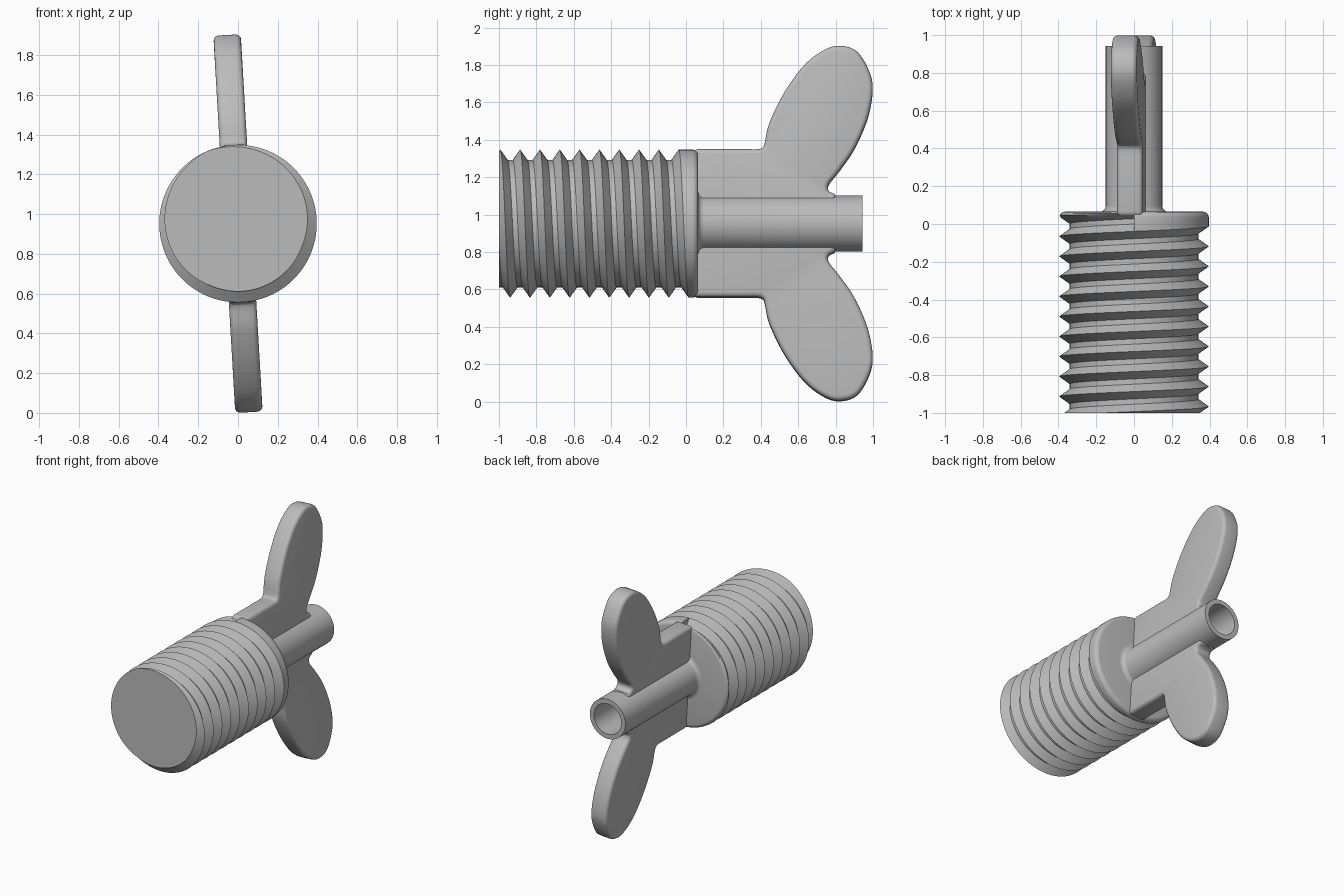
import bpy, bmesh, math
from mathutils import Matrix, Vector

if "Cube" in bpy.data.objects:
    bpy.data.objects.remove(bpy.data.objects["Cube"], do_unlink=True)

CZ = 0.952                    # height of the screw axis
R, ROOT = 0.396, 0.341        # thread crest and root radius
PITCH, FLANK = 0.106, 0.039
START, END = -1.0, 0.065      # ends of the threaded body
TURNS = 9
TILT = -0.058                 # lean of the wings about the axis

grey = bpy.data.materials.new("plain_grey")
grey.use_nodes = True
grey.diffuse_color = (0.5, 0.5, 0.5, 1)
grey.node_tree.nodes["Principled BSDF"].inputs["Base Color"].default_value = (0.5, 0.5, 0.5, 1)


def finish(name, bm):
    bmesh.ops.recalc_face_normals(bm, faces=bm.faces)
    mesh = bpy.data.meshes.new(name)
    bm.to_mesh(mesh)
    bm.free()
    mesh.materials.append(grey)
    obj = bpy.data.objects.new(name, mesh)
    bpy.context.collection.objects.link(obj)
    return obj


def activate(obj):
    bpy.ops.object.select_all(action="DESELECT")
    obj.select_set(True)
    bpy.context.view_layer.objects.active = obj


def smooth(obj):
    activate(obj)
    bpy.ops.object.shade_smooth_by_angle(angle=math.radians(32))


def around(r, y, a):
    """Point at angle a, turning from the top towards +x."""
    return Vector((r * math.sin(a), y, CZ + r * math.cos(a)))


def lathe(name, profile, steps=64):
    bm = bmesh.new()
    cols = [[bm.verts.new(around(r, y, math.tau * i / steps)) for r, y in profile]
            for i in range(steps)]
    for i, a in enumerate(cols):
        b = cols[(i + 1) % steps]
        for j in range(len(profile) - 1):
            bm.faces.new((a[j], a[j + 1], b[j + 1], b[j]))
    bmesh.ops.remove_doubles(bm, verts=bm.verts, dist=1e-5)
    return finish(name, bm)


def spline(pts, steps=5):
    """Smooth path through the points."""
    p = [Vector(q) for q in pts]
    p = [p[0]] + p + [p[-1]]
    out = []
    for i in range(1, len(p) - 2):
        m0, m1 = (p[i + 1] - p[i - 1]) / 2, (p[i + 2] - p[i]) / 2
        for s in range(steps):
            t = s / steps
            out.append(p[i] * (2 * t**3 - 3 * t**2 + 1) + m0 * (t**3 - 2 * t**2 + t)
                       + p[i + 1] * (3 * t**2 - 2 * t**3) + m1 * (t**3 - t**2))
    return out + [p[-1]]


# Threaded body: a right-hand helical groove that runs out in a plain collar
def thread_radius(a, y):
    u = y - (-0.993 + PITCH * a / math.tau)
    r = R
    if u < TURNS * PITCH - 1e-6:
        d = abs(u - PITCH * round(u / PITCH))
        r = R - (R - ROOT) * min(d / FLANK, 1)
    edge = max(0, y - (END - 0.03))
    return min(r, R - 0.03 + math.sqrt(max(0, 0.03**2 - edge**2)))


def threaded_body(steps=96):
    bm = bmesh.new()
    cols = []
    for i in range(steps + 1):
        a = math.tau * i / steps
        ys = [-0.993 + PITCH * (a / math.tau + k) + o
              for k in range(-1, TURNS + 1) for o in (-FLANK, 0, FLANK)]
        ys = [START] + [min(max(y, START), 0.03) for y in ys]
        ys += [END - 0.03 + 0.03 * math.sin(math.pi * j / 8) for j in range(5)]
        pts = [around(0, START, a)]
        pts += [around(thread_radius(a, y), y, a) for y in ys]
        pts.append(around(0, END, a))
        cols.append([bm.verts.new(p) for p in pts])
    for a, b in zip(cols, cols[1:]):
        for j in range(len(a) - 1):
            bm.faces.new((a[j], a[j + 1], b[j + 1], b[j]))
    bmesh.ops.remove_doubles(bm, verts=bm.verts, dist=1e-4)
    # End wall of the groove
    bmesh.ops.holes_fill(bm, edges=[e for e in bm.edges if e.is_boundary], sides=0)
    return finish("threaded_body", bm)


smooth(threaded_body())

# Hollow stem with a small flare where it meets the body
flare = [(0.18 - 0.03 * math.sin(t * math.pi / 8), END + 0.03 - 0.03 * math.cos(t * math.pi / 8))
         for t in range(5)]
smooth(lathe("hollow_stem", [(0, 0.03), (0.18, 0.03)] + flare
             + [(0.15, 0.943), (0.115, 0.943), (0.115, 0.1), (0, 0.1)]))

# Wings: outline in (y, distance from axis), rounded and opened for the bore
OUTLINE = [(0.34, 0.396), (0.38, 0.396), (0.405, 0.402), (0.42, 0.425), (0.446, 0.538),
           (0.527, 0.703), (0.634, 0.848), (0.74, 0.928), (0.826, 0.95), (0.917, 0.917),
           (0.981, 0.81), (0.998, 0.708), (0.97, 0.558), (0.9, 0.398), (0.82, 0.281),
           (0.765, 0.211), (0.762, 0.174), (0.794, 0.156)]
wing_path = ([Vector((0.04, 0)), Vector((0.04, 0.396))] + spline(OUTLINE)
             + [Vector((0.81, 0.12)), Vector((0.81, 0))])
cutter = lathe("bore_cutter", [(0, 0.08), (0.125, 0.08), (0.125, 1.2), (0, 1.2)])
cutter.hide_render = True


def wing(name, side, half=0.069):
    bm = bmesh.new()
    face = bm.faces.new([bm.verts.new((-half, y, z * side)) for y, z in wing_path])
    ext = bmesh.ops.extrude_face_region(bm, geom=[face])["geom"]
    bmesh.ops.translate(bm, vec=(2 * half, 0, 0),
                        verts=[v for v in ext if isinstance(v, bmesh.types.BMVert)])
    bm.transform(Matrix.Translation((0, 0, CZ)) @ Matrix.Rotation(TILT, 4, "Y"))
    obj = finish(name, bm)
    bevel = obj.modifiers.new("rounded_edges", "BEVEL")
    bevel.width, bevel.segments = 0.026, 4
    bevel.limit_method, bevel.angle_limit = "ANGLE", math.radians(60)
    bevel.use_clamp_overlap = False
    bore = obj.modifiers.new("bore", "BOOLEAN")
    bore.operation, bore.object, bore.solver = "DIFFERENCE", cutter, "EXACT"
    activate(obj)
    for mod in ("rounded_edges", "bore"):
        bpy.ops.object.modifier_apply(modifier=mod)
    smooth(obj)


wing("upper_wing", 1)
wing("lower_wing", -1)
bpy.data.objects.remove(cutter, do_unlink=True)
